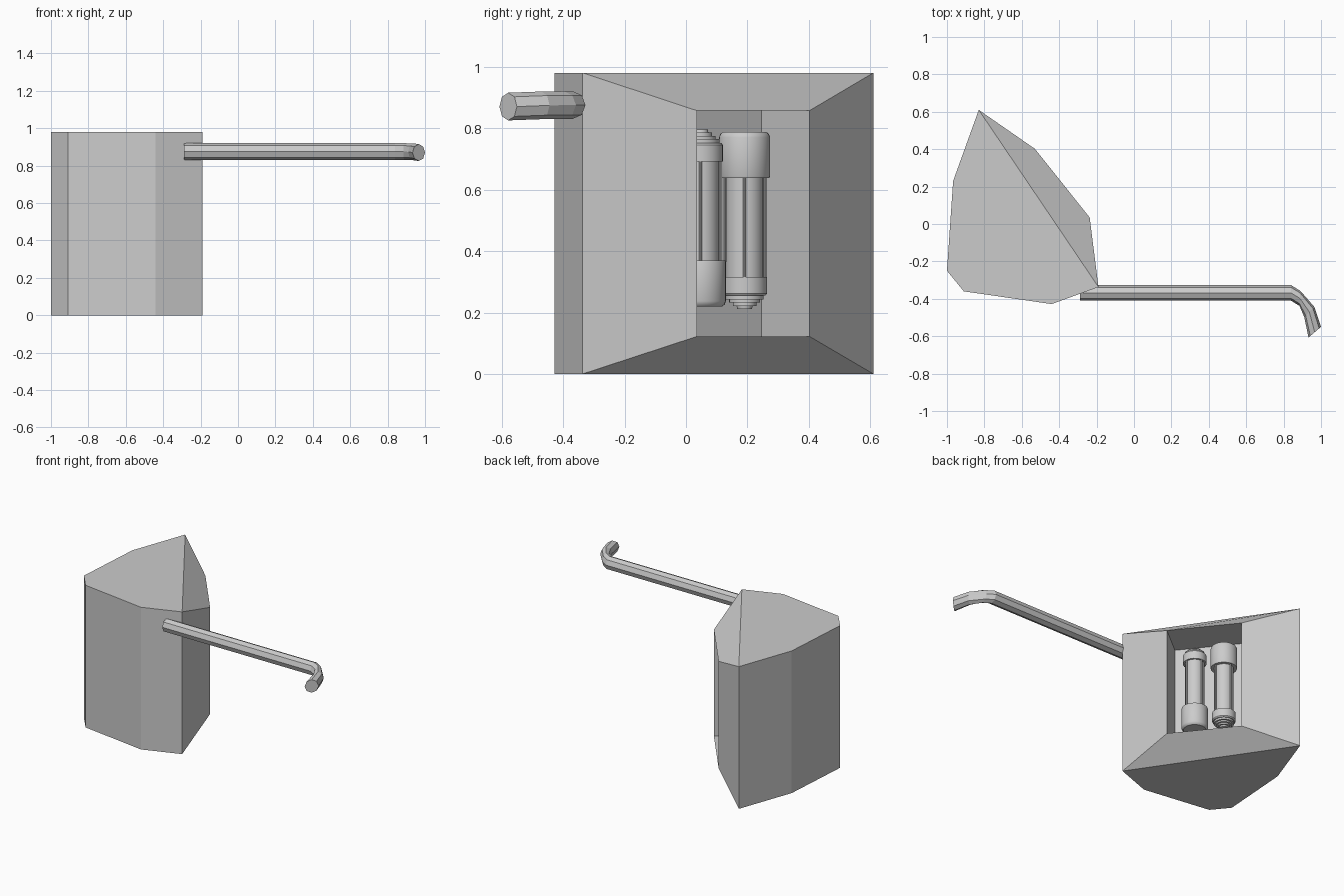
import bpy, bmesh, math
from mathutils import Vector

if "Cube" in bpy.data.objects:
    bpy.data.objects.remove(bpy.data.objects["Cube"])


def make_object(name, bm, smooth=False):
    bmesh.ops.recalc_face_normals(bm, faces=bm.faces)
    mesh = bpy.data.meshes.new(name)
    bm.to_mesh(mesh)
    bm.free()
    ob = bpy.data.objects.new(name, mesh)
    bpy.context.collection.objects.link(ob)
    if smooth:
        bpy.ops.object.select_all(action='DESELECT')
        bpy.context.view_layer.objects.active = ob
        ob.select_set(True)
        bpy.ops.object.shade_smooth_by_angle(angle=math.radians(35))
    return ob


def bridge(bm, a, b, closed=True):
    n = len(a)
    for i in range(n if closed else n - 1):
        j = (i + 1) % n
        bm.faces.new((a[i], a[j], b[j], b[i]))


# Housing: faceted prism with a raised, sloped frame around a deep recess
H = 0.98
outline = [(-0.83, 0.61), (-0.967, 0.23), (-1.0, -0.25), (-0.91, -0.36),
           (-0.44, -0.428), (-0.19, -0.337)]
rim_a, rim_b = Vector((-0.237, 0.035, 0)), Vector((-0.53, 0.402, 0))
along = (rim_b - rim_a).normalized()
outward = Vector((along.y, -along.x, 0))
z_low, z_high, depth = 0.122, 0.857, 0.25

bm = bmesh.new()
bottom = [bm.verts.new((x, y, 0)) for x, y in outline]
top = [bm.verts.new((x, y, H)) for x, y in outline]
bm.faces.new(bottom)
bm.faces.new(top)
bridge(bm, bottom, top, closed=False)


def opening(offset):
    return [bm.verts.new(p - outward * offset + Vector((0, 0, z)))
            for p, z in ((rim_a, z_low), (rim_b, z_low), (rim_b, z_high), (rim_a, z_high))]


frame = [bottom[-1], bottom[0], top[0], top[-1]]
rim, back = opening(0), opening(depth)
bridge(bm, frame, rim)
bridge(bm, rim, back)
bm.faces.new(back)
make_object("housing", bm)

# Handle: octagonal bar with a bent tip, given as outer and inner edge points
outer = [(-0.29, -0.327), (0.84, -0.327), (0.89, -0.358), (0.965, -0.444), (1.0, -0.55)]
inner = [(-0.29, -0.41), (0.84, -0.41), (0.885, -0.438), (0.91, -0.497), (0.933, -0.607)]
heights = [0.875, 0.875, 0.875, 0.874, 0.87]
bm = bmesh.new()
rings = []
for o, i, z in zip(outer, inner, heights):
    o, i = Vector((*o, z)), Vector((*i, z))
    mid, half = (o + i) / 2, (o - i) / 2
    rings.append([bm.verts.new(mid + half * math.cos(k * math.pi / 4)
                               + Vector((0, 0, 0.045 * math.sin(k * math.pi / 4))))
                  for k in range(8)])
for r0, r1 in zip(rings, rings[1:]):
    bridge(bm, r0, r1)
bm.faces.new(rings[0])
bm.faces.new(rings[-1])
make_object("handle", bm)

# Canister profile (radius, height from its middle), lathed: stepped tip, collar, tube, cap
profile = [(0.024, -0.288), (0.026, -0.278), (0.038, -0.278), (0.038, -0.268),
           (0.05, -0.268), (0.05, -0.258), (0.062, -0.258), (0.062, -0.245),
           (0.068, -0.245), (0.073, -0.238), (0.073, -0.184), (0.061, -0.184),
           (0.061, 0.138), (0.081, 0.138), (0.083, 0.143), (0.083, 0.27),
           (0.079, 0.281), (0.07, 0.288)]


def canister(name, x, y, z, flip):
    bm = bmesh.new()
    seg = 32
    prev = None
    for r, h in profile:
        ring = [bm.verts.new((x + r * math.cos(2 * math.pi * k / seg),
                              y + r * math.sin(2 * math.pi * k / seg),
                              z + flip * h)) for k in range(seg)]
        if prev:
            bridge(bm, prev, ring)
        else:
            bm.faces.new(ring)
        prev = ring
    bm.faces.new(prev)
    # Thin rods around the tube
    for k in range(4):
        a = k * math.pi / 2
        made = bmesh.ops.create_cone(bm, cap_ends=True, segments=8, radius1=0.005,
                                     radius2=0.005, depth=0.33)["verts"]
        bmesh.ops.translate(bm, verts=made, vec=(x + 0.066 * math.cos(a),
                                                 y + 0.066 * math.sin(a), z - flip * 0.023))
    make_object(name, bm, smooth=True)


# Two canisters standing side by side in the recess, one upside down
middle = (rim_a + rim_b) / 2 - outward * 0.16
for name, side, z, flip in (("canister_front", -1, 0.507, -1), ("canister_back", 1, 0.5, 1)):
    p = middle + along * 0.092 * side
    canister(name, p.x, p.y, z, flip)
